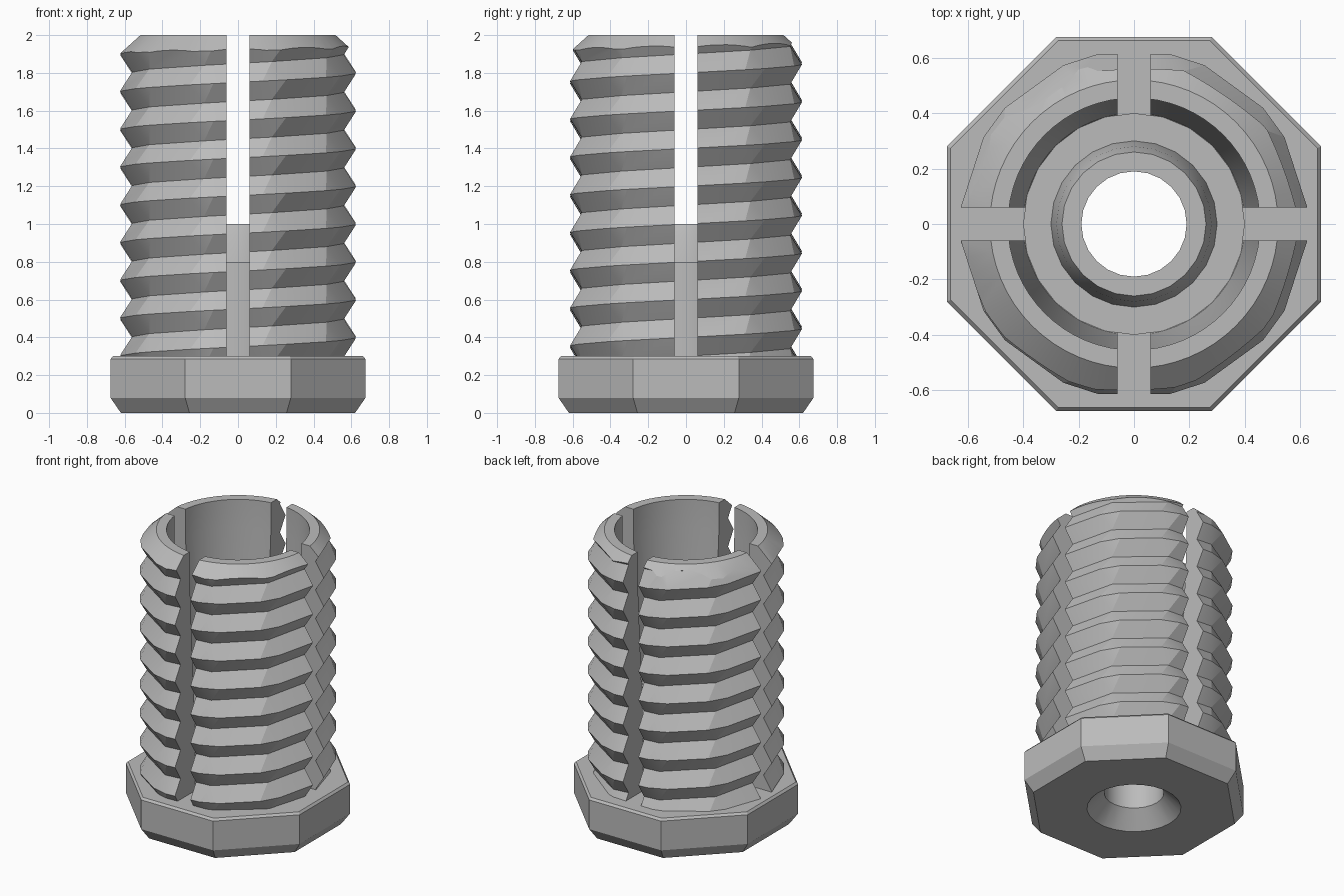
import bpy, bmesh, math
from mathutils import Vector

if "Cube" in bpy.data.objects:
    bpy.data.objects.remove(bpy.data.objects["Cube"], do_unlink=True)

grey = bpy.data.materials.new("plain_grey")
grey.use_nodes = True
grey.diffuse_color = (0.5, 0.5, 0.5, 1)
grey.node_tree.nodes["Principled BSDF"].inputs["Base Color"].default_value = (0.5, 0.5, 0.5, 1)


def polar(r, degrees, z):
    a = math.radians(degrees)
    return Vector((r * math.cos(a), r * math.sin(a), z))


def finish(name, bm):
    bmesh.ops.recalc_face_normals(bm, faces=bm.faces)
    mesh = bpy.data.meshes.new(name)
    bm.to_mesh(mesh)
    bm.free()
    mesh.materials.append(grey)
    obj = bpy.data.objects.new(name, mesh)
    bpy.context.collection.objects.link(obj)
    return obj


def lathe(name, profile, sides, turn=0, ring=False):
    """Revolve (radius, z) points; a ring closes on itself, otherwise ends are capped."""
    bm = bmesh.new()
    loops = [[bm.verts.new(polar(r, turn + 360 * k / sides, z)) for k in range(sides)]
             for r, z in profile]
    pairs = list(zip(loops, loops[1:]))
    if ring:
        pairs.append((loops[-1], loops[0]))
    else:
        bm.faces.new(loops[0])
        bm.faces.new(loops[-1])
    for a, b in pairs:
        for k in range(sides):
            n = (k + 1) % sides
            bm.faces.new((a[k], a[n], b[n], b[k]))
    return finish(name, bm)


def box(name, size, centre):
    bm = bmesh.new()
    bmesh.ops.create_cube(bm, size=1)
    for v in bm.verts:
        v.co = Vector(s * c for s, c in zip(size, v.co)) + Vector(centre)
    return finish(name, bm)


def boolean(obj, cutter, operation):
    mod = obj.modifiers.new("cut", "BOOLEAN")
    mod.operation, mod.object, mod.solver = operation, cutter, "EXACT"
    bpy.context.view_layer.objects.active = obj
    bpy.ops.object.modifier_apply(modifier=mod.name)
    bpy.data.objects.remove(cutter, do_unlink=True)


def thread_solid(name, root, crest, pitch, sides, steps, start, half_corner):
    """Faceted helical thread with clipped crest corners."""
    bm = bmesh.new()
    roots, crests = [], []
    for i in range(steps):
        a, z = 360 * i / sides, start + pitch * i / sides
        roots.append(bm.verts.new(polar(root, a, z)))
        crests.append([bm.verts.new(polar(crest, a + d, z + pitch / 2 + pitch * d / 360))
                       for d in (-half_corner, half_corner)])
    for i in range(steps - sides - 1):
        left, right = crests[i]
        following = crests[i + 1][0]
        bm.faces.new((roots[i], right, left))
        bm.faces.new((left, right, roots[i + sides]))
        bm.faces.new((roots[i], roots[i + 1], following, right))
        bm.faces.new((right, following, roots[i + 1 + sides], roots[i + sides]))
    for v in [v for v in bm.verts if not v.link_faces]:
        bm.verts.remove(v)
    # Close both open ends with a fan, well outside the part that is kept
    middle = start + pitch * steps / sides / 2
    ends = [e for e in bm.edges if e.is_boundary]
    for below, z in ((True, start - 0.2), (False, middle * 2 - start + 0.2)):
        tip = bm.verts.new((0, 0, z))
        for e in ends:
            if (e.verts[0].co.z < middle) == below:
                bm.faces.new((*e.verts, tip))
    return finish(name, bm)


# Threaded sleeve: chamfered top, tapered bore, four slots
sleeve = thread_solid("threaded_sleeve", 0.58, 0.627, 0.2, 10, 140, -0.1, 6)
envelope = lathe("envelope", [(0.455, 2), (0.52, 2), (0.85, 1.7), (0.85, 0.26),
                              (0.39, 0.26), (0.39, 0.79), (0.4, 0.8), (0.455, 1.8)],
                 64, ring=True)
boolean(sleeve, envelope, "INTERSECT")
boolean(sleeve, box("slot_x", (2, 0.12, 2), (0, 0, 1.2)), "DIFFERENCE")
boolean(sleeve, box("slot_y", (0.12, 2, 2), (0, 0, 1.2)), "DIFFERENCE")

# Octagonal head with chamfered edges and a countersunk hole
corner = 1 / math.cos(math.pi / 8)
head = lathe("octagonal_head", [(r * corner, z) for r, z in
             ((0.62, 0), (0.675, 0.08), (0.675, 0.285), (0.662, 0.3))], 8, turn=22.5)
hole = lathe("hole", [(0.31, -0.01), (0.19, 0.11), (0.19, 0.5)], 24)
boolean(head, hole, "DIFFERENCE")

# Inner core with a raised central boss
core = lathe("inner_core", [(0.19, 0.2), (0.4, 0.2), (0.4, 0.8), (0.3, 0.8),
                            (0.28, 0.94), (0.26, 1), (0.19, 1)], 24, ring=True)

for obj in (sleeve, head, core):
    bpy.ops.object.select_all(action="DESELECT")
    obj.select_set(True)
    bpy.context.view_layer.objects.active = obj
    bpy.ops.object.shade_smooth_by_angle(angle=math.radians(18))
